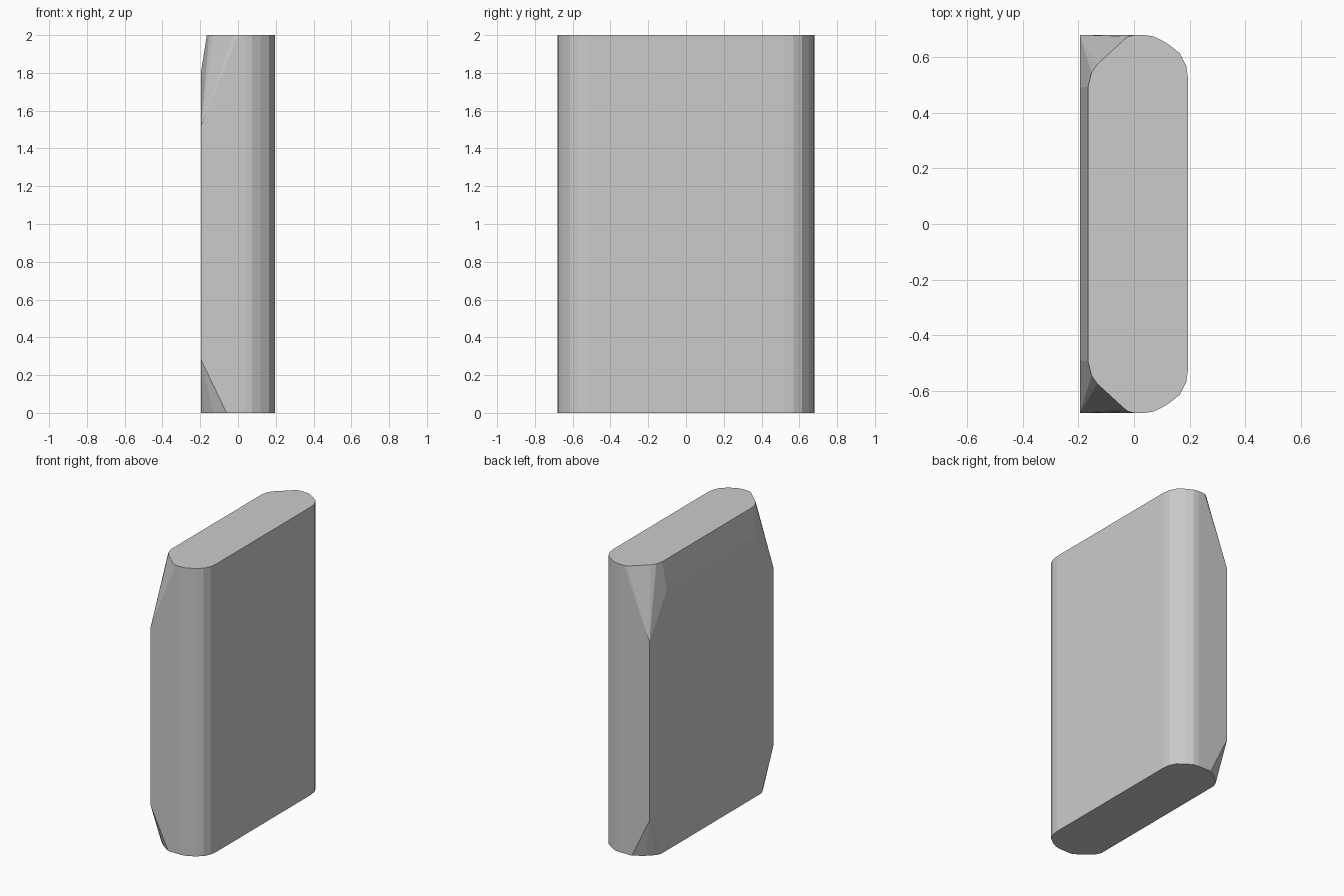
import bpy, bmesh

if "Cube" in bpy.data.objects:
    bpy.data.objects.remove(bpy.data.objects["Cube"])

# rounded right-hand corner, shared by top and bottom (x, y)
rounded = [(0.195, 0.52), (0.188, 0.57), (0.165, 0.615), (0.12, 0.65),
           (0.075, 0.674), (0.04, 0.68)]
# left corner outlines of the end faces
top_left = [(-0.165, 0.495), (-0.153, 0.545), (-0.132, 0.575),
            (-0.035, 0.664), (-0.02, 0.675), (0.0, 0.68)]
bottom_left = [(-0.195, 0.55), (-0.18, 0.585), (-0.13, 0.633), (-0.06, 0.68)]

points = [(x, y, 2.0) for x, y in rounded + top_left]
points += [(x, y, 0.0) for x, y in rounded + bottom_left]
# sharp left edge and start of the top bevel
points += [(-0.195, 0.68, 0.28), (-0.195, 0.68, 1.52), (-0.195, 0.49, 1.81)]

# block body: faceted convex solid, mirrored front to back
bm = bmesh.new()
for x, y, z in points:
    for side in (1, -1):
        bm.verts.new((x, y * side, z))
bmesh.ops.convex_hull(bm, input=bm.verts[:])
bmesh.ops.dissolve_limit(bm, angle_limit=0.01, verts=bm.verts[:], edges=bm.edges[:])
bmesh.ops.recalc_face_normals(bm, faces=bm.faces[:])
mesh = bpy.data.meshes.new("chamfered_block")
bm.to_mesh(mesh)
bm.free()
block = bpy.data.objects.new("chamfered_block", mesh)
bpy.context.collection.objects.link(block)
